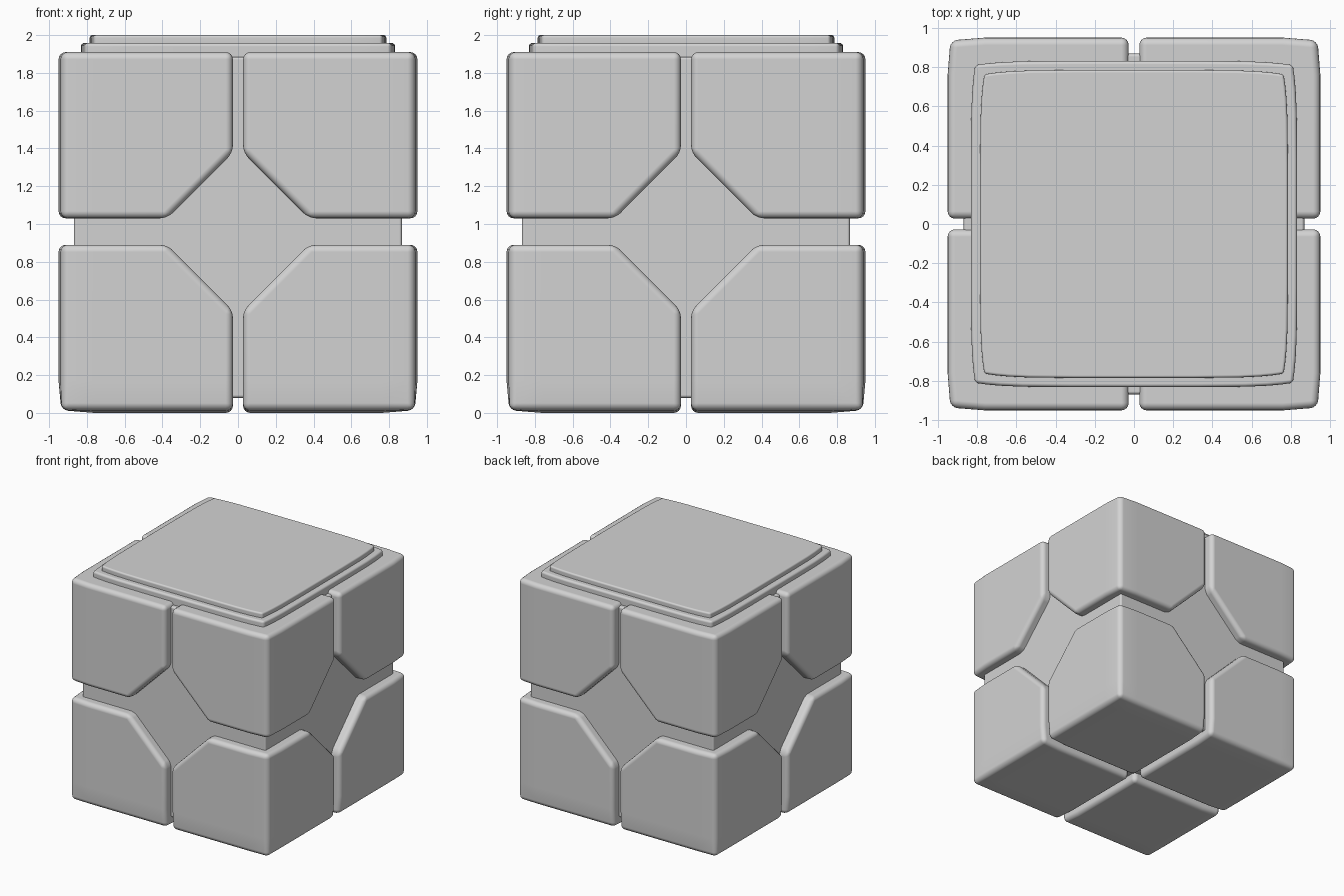
import bpy, bmesh
from mathutils import Vector

if "Cube" in bpy.data.objects:
    bpy.data.objects.remove(bpy.data.objects["Cube"])

grey = bpy.data.materials.new("plain grey")
grey.diffuse_color = (0.65, 0.65, 0.65, 1)
grey.use_nodes = True
grey.node_tree.nodes["Principled BSDF"].inputs["Base Color"].default_value = grey.diffuse_color


def finish(bm, name, bevel, mirror=False):
    """Turn a bmesh into a smooth, rounded object."""
    bmesh.ops.recalc_face_normals(bm, faces=bm.faces[:])
    for f in bm.faces:
        f.smooth = True
    me = bpy.data.meshes.new(name)
    bm.to_mesh(me)
    bm.free()
    me.materials.append(grey)
    ob = bpy.data.objects.new(name, me)
    bpy.context.collection.objects.link(ob)
    b = ob.modifiers.new("round", 'BEVEL')
    b.width, b.segments, b.limit_method = bevel, 4, 'ANGLE'
    b.angle_limit = 0.45
    if mirror:
        m = ob.modifiers.new("mirror", 'MIRROR')
        m.use_axis = (True, True, False)
        m.use_mirror_merge = False
    w = ob.modifiers.new("normals", 'WEIGHTED_NORMAL')
    w.weight = 100
    return ob


def box(lo, hi):
    bm = bmesh.new()
    bmesh.ops.create_cube(bm, size=1)
    for v in bm.verts:
        v.co = Vector([hi[i] if v.co[i] > 0 else lo[i] for i in range(3)])
    return bm


def slice_bm(bm, co, no, cut=False):
    """Add a loop, or cut away the side the normal points to and cap it."""
    r = bmesh.ops.bisect_plane(bm, geom=bm.verts[:] + bm.edges[:] + bm.faces[:],
                               dist=1e-5, plane_co=co, plane_no=no, clear_outer=cut)
    if cut:
        edges = [e for e in r['geom_cut'] if isinstance(e, bmesh.types.BMEdge)]
        bmesh.ops.edgeloop_fill(bm, edges=edges)


GAP, OUT = 0.027, 0.95


def corner_block(name, z0, z1, upper):
    bm = box((GAP, GAP, z0), (OUT, OUT, z1))
    zi = z0 if upper else z1           # edge next to the middle groove
    s = -1 if upper else 1
    # slanted cuts that form the diamond recess on each side
    slice_bm(bm, (0.375, 0, zi), (-1, 0, s), True)
    slice_bm(bm, (0, 0.375, zi), (0, -1, s), True)
    # support loops, then pull the outer edges slightly inward
    slice_bm(bm, (0.76, 0, 0), (1, 0, 0))
    slice_bm(bm, (0, 0.76, 0), (0, 1, 0))
    if not upper:
        slice_bm(bm, (0, 0, 0.17), (0, 0, 1))
    for v in bm.verts:
        ext = [v.co.x > OUT - 0.001, v.co.y > OUT - 0.001,
               (not upper) and v.co.z < 0.001]
        if sum(ext) >= 2:
            for i, sign in enumerate((-1, -1, 1)):
                if ext[i]:
                    v.co[i] += sign * 0.014
    finish(bm, name, 0.038, True)


corner_block("upper_corner_blocks", 1.03, 1.91, True)
corner_block("lower_corner_blocks", 0.0, 0.89, False)

# inner core seen in the grooves and diamond recesses
finish(box((-0.868, -0.868, 0.08), (0.868, 0.868, 1.885)), "core", 0.015)


def lid_plate(name, half, pull, z0, z1, bevel):
    """Square plate whose sides bow gently in towards the corners."""
    bm = bmesh.new()
    ts = [-1, -0.93, -0.84, -0.7, -0.4, 0, 0.4, 0.7, 0.84, 0.93]
    pts = []
    for k in range(4):
        for t in ts:
            x, y = t * (half - pull), -(half - pull * t ** 6)
            for _ in range(k):
                x, y = -y, x
            pts.append((x, y))
    f = bm.faces.new([bm.verts.new((x, y, z0)) for x, y in pts])
    r = bmesh.ops.extrude_face_region(bm, geom=[f])
    for v in r['geom']:
        if isinstance(v, bmesh.types.BMVert):
            v.co.z = z1
    finish(bm, name, bevel)


# stepped lid
lid_plate("lid_base", 0.832, 0.022, 1.87, 1.958, 0.018)
lid_plate("lid_top", 0.785, 0.022, 1.94, 2.0, 0.014)
